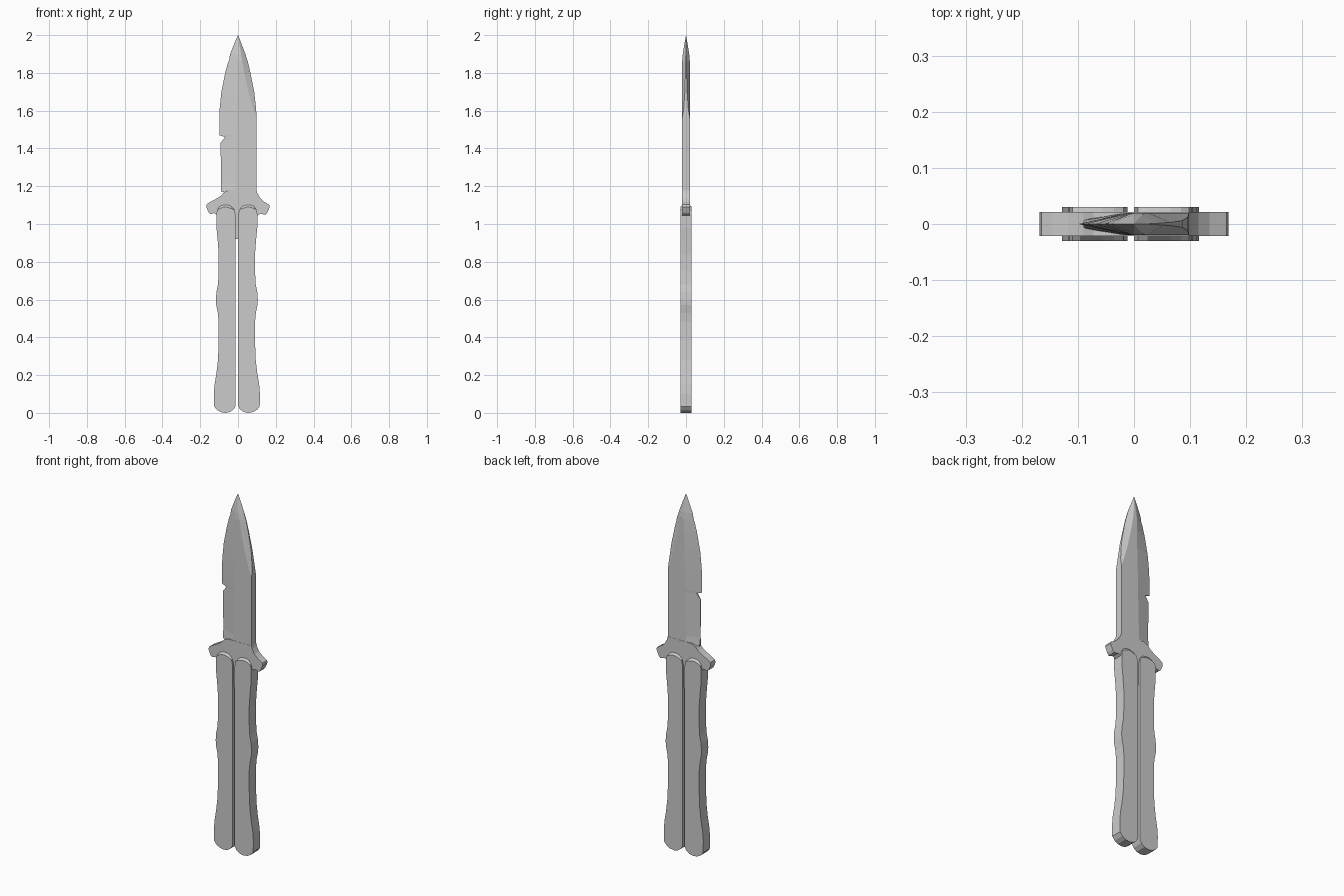
import bpy, bmesh


def finish(bm, name):
    bmesh.ops.remove_doubles(bm, verts=bm.verts, dist=0.0002)
    bmesh.ops.recalc_face_normals(bm, faces=bm.faces)
    mesh = bpy.data.meshes.new(name)
    bm.to_mesh(mesh)
    bm.free()
    obj = bpy.data.objects.new(name, mesh)
    bpy.context.collection.objects.link(obj)
    return obj


def plate(name, outline, half, chamfer_z=None, drop=0.0):
    """Extrude an x-z outline along y, optionally sloping its top end."""
    bm = bmesh.new()
    loops = []
    for y in (-half, half):
        loops.append([bm.verts.new((x, y, z)) for x, z in outline])
    n = len(outline)
    bm.faces.new(loops[0])
    bm.faces.new(loops[1][::-1])
    if chamfer_z:
        # rim ring kept at full height, outer faces pulled down
        for ring in loops:
            for v in ring:
                if v.co.z > chamfer_z:
                    v.co.z -= drop
        mids = []
        for y in (-half * 0.7, half * 0.7):
            mids.append([bm.verts.new((x, y, z)) for x, z in outline])
        rings = [loops[0], mids[0], mids[1], loops[1]]
    else:
        rings = loops
    for a, b in zip(rings, rings[1:]):
        for i in range(n):
            j = (i + 1) % n
            bm.faces.new((a[i], a[j], b[j], b[i]))
    return finish(bm, name)


# Blade: lofted sections (z, edge x, edge half width, ridge x, bevel x,
# spine x, thickness, spine half width)
T = 0.02
sections = [
    (1.17, -0.087, 0.008, -0.015, 0.098, 0.098, T, T),
    (1.185, -0.090, 0.006, -0.015, 0.098, 0.098, T, T),
    (1.215, -0.090, 0.001, -0.015, 0.098, 0.098, T, T),
    (1.43, -0.092, 0.001, -0.010, 0.098, 0.098, T, T),
    (1.46, -0.068, 0.006, -0.010, 0.098, 0.098, T, T),
    (1.47, -0.099, 0.0, -0.010, 0.098, 0.098, T, T),
    (1.56, -0.099, 0.0, -0.008, 0.098, 0.098, T, T),
    (1.61, -0.097, 0.0, -0.006, 0.080, 0.096, T, 0.012),
    (1.70, -0.088, 0.0, -0.004, 0.055, 0.086, T, 0.006),
    (1.80, -0.068, 0.0, -0.003, 0.033, 0.066, T, 0.003),
    (1.855, -0.053, 0.0, -0.002, 0.024, 0.053, T, 0.002),
    (1.865, -0.047, 0.001, -0.002, 0.022, 0.050, T, 0.002),
    (1.90, -0.042, 0.0, -0.001, 0.016, 0.039, 0.017, 0.001),
    (1.95, -0.022, 0.0, 0.0, 0.007, 0.020, 0.009, 0.0),
    (2.00, 0.0, 0.0, 0.0, 0.0, 0.0, 0.0, 0.0),
]
bm = bmesh.new()
rings = []
for z, xe, ye, xr, xb, xs, t, s in sections:
    side = [(xe, ye), (xr, t), (xb, t), (xs, s)]
    loop = [(x, -y) for x, y in side] + side[::-1]
    rings.append([bm.verts.new((x, y, z)) for x, y in loop])
bm.faces.new(rings[0])
for a, b in zip(rings, rings[1:]):
    for i in range(8):
        j = (i + 1) % 8
        bm.faces.new((a[i], a[j], b[j], b[i]))
finish(bm, "blade")

# Guard with the tang running down between the handles
plate("guard_and_tang", [
    (-0.045, 1.18), (-0.072, 1.17), (-0.09, 1.15), (-0.118, 1.132),
    (-0.145, 1.118), (-0.165, 1.105), (-0.168, 1.09), (-0.155, 1.06),
    (-0.145, 1.052), (-0.125, 1.058), (-0.105, 1.04), (-0.06, 1.0),
    (-0.02, 0.92), (0.01, 0.92), (0.05, 1.0), (0.095, 1.04),
    (0.118, 1.055), (0.145, 1.048), (0.155, 1.06), (0.168, 1.09),
    (0.165, 1.102), (0.135, 1.12), (0.115, 1.14), (0.102, 1.165),
    (0.098, 1.18)], 0.021)

# Handles: one outline measured from the gap centre, mirrored
handle = [
    (0.006, 0.04), (0.016, 0.02), (0.036, 0.005), (0.060, 0.0),
    (0.085, 0.004), (0.106, 0.016), (0.121, 0.035), (0.122, 0.10),
    (0.118, 0.15), (0.108, 0.21), (0.100, 0.28), (0.096, 0.38),
    (0.096, 0.48), (0.101, 0.53), (0.109, 0.57), (0.111, 0.60),
    (0.108, 0.64), (0.100, 0.68), (0.096, 0.75), (0.096, 0.84),
    (0.102, 0.92), (0.108, 0.98), (0.109, 1.05), (0.104, 1.075),
    (0.090, 1.094), (0.072, 1.101), (0.050, 1.101), (0.030, 1.094),
    (0.013, 1.075), (0.006, 1.045)]
for name, sign in (("left_handle", -1), ("right_handle", 1)):
    plate(name, [(-0.006 + sign * x, z) for x, z in handle], 0.03, 1.09, 0.012)
